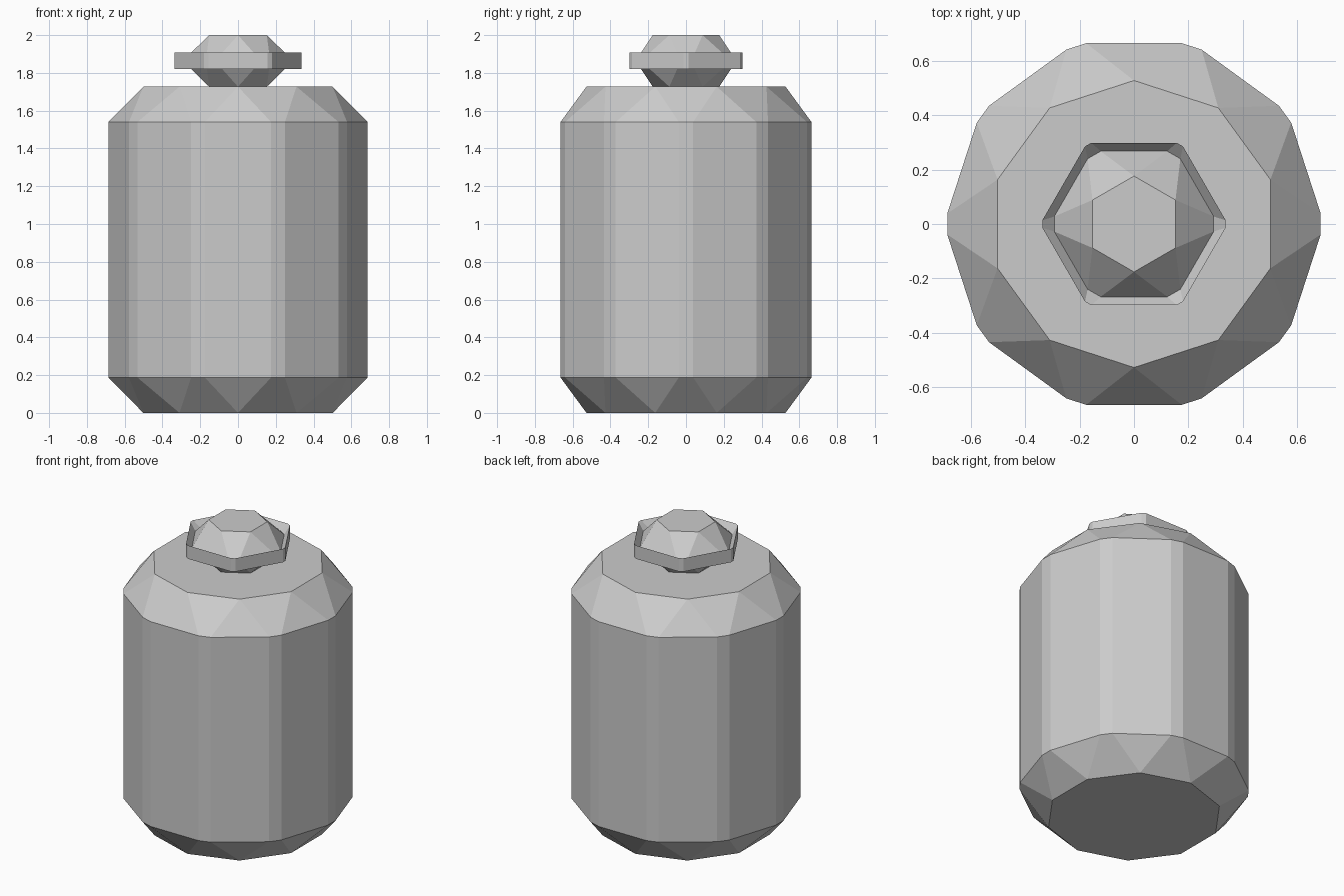
import bpy, bmesh
from math import cos, sin, radians

if "Cube" in bpy.data.objects:
    bpy.data.objects.remove(bpy.data.objects["Cube"])


def loft(name, n, rings):
    """Skin a stack of n-sided rings with clipped corners.
    Each ring is (radius, z, half angle of the corner clip); a clip of 180/n
    degrees collapses to a plain n-gon turned by half a side."""
    bm = bmesh.new()
    loops = []
    for r, z, half in rings:
        angles = [radians(k * 360 / n + s * half) for k in range(n) for s in (-1, 1)]
        loops.append([bm.verts.new((r * cos(a), r * sin(a), z)) for a in angles])
    for lo, hi in zip(loops, loops[1:]):
        for i in range(2 * n):
            j = (i + 1) % (2 * n)
            bm.faces.new((lo[i], lo[j], hi[j], hi[i]))
    bmesh.ops.remove_doubles(bm, verts=bm.verts, dist=0.0005)
    bmesh.ops.holes_fill(bm, edges=bm.edges[:], sides=0)
    bmesh.ops.recalc_face_normals(bm, faces=bm.faces)
    mesh = bpy.data.meshes.new(name)
    bm.to_mesh(mesh)
    bm.free()
    obj = bpy.data.objects.new(name, mesh)
    bpy.context.collection.objects.link(obj)
    return obj


# ten-sided canister with faceted shoulder and base
loft("body", 10, [(0.527, 0, 18), (0.687, 0.187, 3.2),
                  (0.687, 1.54, 3.2), (0.527, 1.727, 18)])

# six-sided gem-shaped knob
loft("knob", 6, [(0.176, 1.727, 30), (0.294, 1.8635, 5.4), (0.176, 2.0, 30)])

# collar flaring out from the knob's waist to an upright rim
loft("collar", 6, [(0.294, 1.8635, 5.4), (0.337, 1.82, 2.3),
                   (0.337, 1.908, 2.3), (0.294, 1.8635, 5.4)])
